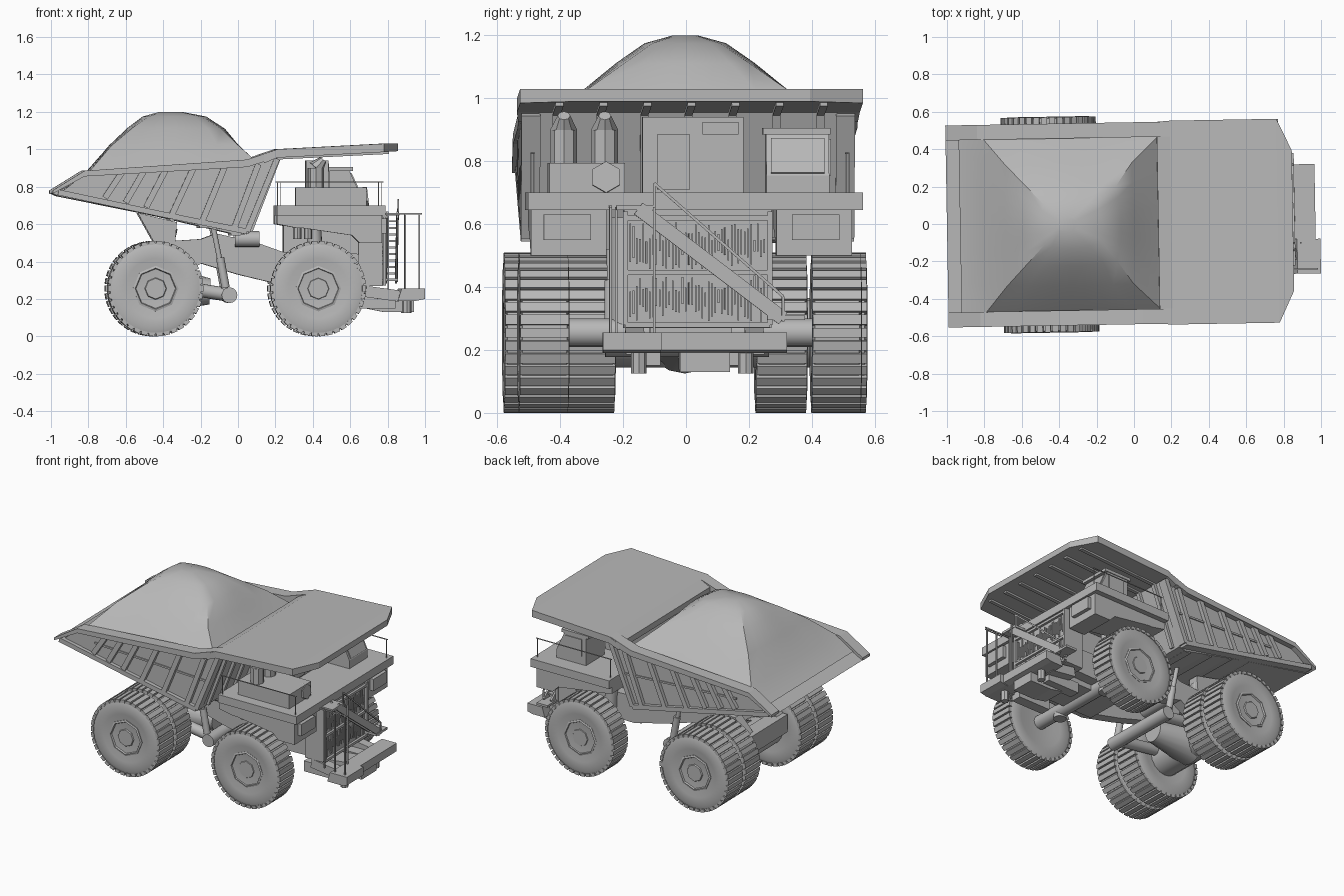
import bpy, bmesh, math, random
from mathutils import Vector, Matrix

cube = bpy.data.objects.get("Cube")
if cube:
    bpy.data.objects.remove(cube)
random.seed(4)

GREY = bpy.data.materials.new("plain grey")
GREY.use_nodes = True
colour = (0.48, 0.48, 0.48, 1)
GREY.diffuse_color = colour
GREY.node_tree.nodes["Principled BSDF"].inputs["Base Color"].default_value = colour
YAW = Matrix.Translation((0, 0.004, 0)) @ Matrix.Rotation(math.radians(1), 4, 'Z')


def finish(name, bm, smooth=None):
    bmesh.ops.recalc_face_normals(bm, faces=bm.faces)
    bm.transform(YAW)
    mesh = bpy.data.meshes.new(name)
    bm.to_mesh(mesh)
    bm.free()
    mesh.materials.append(GREY)
    ob = bpy.data.objects.new(name, mesh)
    bpy.context.collection.objects.link(ob)
    if smooth:
        bpy.ops.object.select_all(action='DESELECT')
        ob.select_set(True)
        bpy.context.view_layer.objects.active = ob
        bpy.ops.object.shade_smooth_by_angle(angle=math.radians(smooth))


def skin(bm, rings):
    """Bridge closed rings of points, with end caps."""
    rows = [[bm.verts.new(p) for p in ring] for ring in rings]
    n = len(rows[0])
    for a, b in zip(rows, rows[1:]):
        for i in range(n):
            bm.faces.new((a[i], a[(i + 1) % n], b[(i + 1) % n], b[i]))
    bm.faces.new(rows[0])
    bm.faces.new(rows[-1])


def prism(name, pts, y0, y1):
    bm = bmesh.new()
    skin(bm, [[(x, y, z) for x, z in pts] for y in (y0, y1)])
    finish(name, bm)


def loft(name, stations):
    """Box sections along x: x, bottom, top, y0, y1."""
    bm = bmesh.new()
    skin(bm, [[(x, c, b), (x, d, b), (x, d, t), (x, c, t)] for x, b, t, c, d in stations])
    finish(name, bm)


def box(name, x, y, z):
    loft(name, [(v, z[0], z[1], y[0], y[1]) for v in x])


def along(p, q):
    p, q = Vector(p), Vector(q)
    turn = (q - p).to_track_quat('Z', 'Y').to_matrix().to_4x4()
    return Matrix.Translation((p + q) / 2) @ turn, (q - p).length


def beams(name, segs, w, h):
    bm = bmesh.new()
    for p, q in segs:
        m, length = along(p, q)
        bmesh.ops.create_cube(bm, size=1, matrix=m @ Matrix.Diagonal((w, h, length, 1)))
    finish(name, bm)


def tube(name, p, q, r, n=16, r2=None):
    bm = bmesh.new()
    m, length = along(p, q)
    bmesh.ops.create_cone(bm, cap_ends=True, segments=n, radius1=r, radius2=r2 or r,
                          depth=length, matrix=m)
    finish(name, bm, 40)


def lathe(name, profile, c, n, lugs=0, width=0):
    """Spin radius/offset pairs about y, optionally with tread bars."""
    bm = bmesh.new()
    turn = [2 * math.pi * i / n for i in range(n)]
    skin(bm, [[(c[0] + r * math.cos(a), c[1] + y, c[2] + r * math.sin(a)) for a in turn]
              for r, y in profile])
    for i in range(lugs):
        m = (Matrix.Translation(c) @ Matrix.Rotation(2 * math.pi * i / lugs, 4, 'Y')
             @ Matrix.Translation((0.245, 0, 0)) @ Matrix.Diagonal((0.02, width, 0.031, 1)))
        bmesh.ops.create_cube(bm, size=1, matrix=m)
    finish(name, bm, 35)


# Wheels: single in front, twin at the rear
def tire(name, x, y, w):
    h = w / 2
    prof = [(0.11, -h * .85), (0.16, -h * .97), (0.215, -h), (0.243, -h * .88)]
    prof += [(r, -y) for r, y in reversed(prof)]
    lathe(name, prof, (x, y, 0.255), 40, 38, w * 0.97)


def hub(name, x, y, s):
    steps = ((.122, -.06), (.122, .006), (.11, .01), (.10, -.012), (.065, -.012), (.055, .008))
    lathe(name, [(r, s * d) for r, d in steps], (x, y, 0.255), 8)


ribs = [(-.72, .74), (-.61, .715), (-.5, .69), (-.36, .655), (-.2, .615), (-.03, .575)]
for side, s in (("right", -1), ("left", 1)):
    tire(side + "_front_tire", 0.42, s * 0.465, 0.16)
    hub(side + "_front_hub", 0.42, s * 0.53, s)
    tire(side + "_rear_outer_tire", -0.45, s * 0.495, 0.165)
    tire(side + "_rear_inner_tire", -0.45, s * 0.305, 0.165)
    hub(side + "_rear_hub", -0.45, s * 0.565, s)

    # Frame rails, tipping rams and suspension
    a, b = sorted((s * 0.13, s * 0.2))
    prism(side + "_frame_rail", [(-.62, .36), (-.5, .5), (-.2, .52), (-.12, .55), (.1, .5), (.24, .45),
          (.7, .44), (.7, .28), (.25, .27), (0, .33), (-.2, .39), (-.35, .3), (-.6, .28)], a, b)
    prism(side + "_pivot_bracket", [(-.54, .66), (-.33, .61), (-.34, .5), (-.44, .48)], a, b)
    tube(side + "_tipping_ram", (-.07, s * .24, .26), (-.1, s * .24, .42), 0.022)
    tube(side + "_ram_rod", (-.1, s * .24, .4), (-.14, s * .24, .6), 0.014)
    tube(side + "_rear_suspension", (-.36, s * .16, .58), (-.42, s * .16, .32), 0.035)
    tube(side + "_front_suspension", (.42, s * .21, .2), (.4, s * .21, .62), 0.04)
    tube(side + "_trailing_link", (-.04, s * .2, .22), (-.36, s * .2, .27), 0.036)
    tube(side + "_side_tank", (-.02, s * .2, .52), (.11, s * .2, .52), 0.042)

    # Bed wall, rim, ribs and lower rail
    a, b = sorted((s * 0.46, s * 0.505))
    prism(side + "_bed_wall", [(-.97, .76), (-.45, .655), (.04, .56), (.19, .95), (.04, .92), (-.83, .865)], a, b)
    a, b = sorted((s * 0.46, s * 0.54))
    loft(side + "_bed_rim", [(-1, .762, .78, a, b), (-.83, .855, .885, a, b), (.04, .905, .945, a, b),
                             (.2, .955, 1.0, a, b)])
    beams(side + "_bed_ribs", [((x, s * .5, z), (x + .09 + i * .008, s * .5, .875 + i * .009))
                               for i, (x, z) in enumerate(ribs)], 0.06, 0.032)
    beams(side + "_bed_bottom_rail", [((-.97, s * .5, .77), (-.45, s * .5, .66)),
                                      ((-.45, s * .5, .66), (.04, s * .5, .56)),
                                      ((.04, s * .5, .56), (.2, s * .5, .95))], 0.06, 0.03)
    beams(side + "_bed_side_strip", [((-.72, s * .506, .805), (.12, s * .506, .76))], 0.012, 0.012)

    # Fender, headlight and deck rail
    a, b = sorted((s * 0.27, s * 0.51))
    prism(side + "_fender", [(.2, .66), (.2, .6), (.3, .58), (.33, .58), (.6, .54), (.64, .5),
                             (.76, .5), (.76, .66)], a, b)
    a, b = sorted((s * 0.32, s * 0.47))
    box(side + "_headlight", (.755, .785), (a, b), (.55, .63))
    beams(side + "_deck_rail", [((.21, s * .5, .825), (.77, s * .5, .825)), ((.22, s * .5, .7), (.22, s * .5, .825)),
                                ((.76, s * .5, .7), (.76, s * .5, .825))], 0.005, 0.005)
    box(side + "_front_bracket", (.6, .84), sorted((s * .1, s * .17)), (.15, .22))
    tube(side + "_tow_pin", (.9, s * .17, .125), (.9, s * .17, .2), 0.025, 8)

# Axles and cross members
tube("rear_axle", (-.45, -.5, .255), (-.45, .5, .255), 0.11)
tube("rear_differential", (-.45, 0, .255), (-.15, 0, .24), 0.13, 16, 0.07)
tube("front_axle", (.42, -.5, .255), (.42, .5, .255), 0.045)
tube("link_cross_tube", (-.05, -.26, .22), (-.05, .26, .22), 0.042)
tube("frame_cross_tube", (-.2, -.2, .46), (-.2, .2, .46), 0.05)
box("engine_block", (.24, .7), (-.13, .13), (.24, .64))
box("rear_frame_box", (-.62, -.52), (-.2, .2), (.28, .4))

# Dump bed
prism("bed_hull", [(-1, .765), (-.97, .75), (-.45, .645), (0, .54), (.05, .55), (.2, .955),
                   (.14, .93), (.1, .82), (-.83, .82), (-.92, .8)], -.475, .475)
beams("bed_floor_beams", [((x + .01, -.47, z - .01), (x + .01, .47, z - .01)) for x, z in ribs], 0.05, 0.05)
loft("canopy", [(.13, .925, .965, -.54, .54), (.2, .955, 1.0, -.545, .545),
                (.77, .985, 1.03, -.545, .545), (.85, .99, 1.03, -.375, .375)])
lines = [-.42 + .14 * i for i in range(7)]
beams("canopy_ribs", [((.2, y, .955), (.8, y, .985)) for y in lines]
      + [((.06, y, .56), (.21, y, .95)) for y in lines], 0.025, 0.02)

# Heaped load: rectangular rings blending into a rounded crown
bm = bmesh.new()
rings = []
for x0, x1, hy, z0, z1, rnd in ((-.93, .14, .465, .805, .86, 0), (-.8, .14, .465, .885, .89, 0),
                                (-.69, 0, .33, 1.02, 1.025, .08), (-.59, -.07, .22, 1.115, 1.11, .3),
                                (-.51, -.17, .13, 1.175, 1.175, .6), (-.42, -.3, .04, 1.2, 1.2, 1)):
    ring = []
    for k in range(32):
        a = math.pi * k / 16 + math.pi / 4
        c, d = math.cos(a), math.sin(a)
        f = (1 - rnd) / max(abs(c), abs(d)) + rnd
        u, v = c * f, d * f
        ring.append(((x0 + x1) / 2 + u * (x1 - x0) / 2, v * hy, z0 + (z1 - z0) * (u + 1) / 2))
    rings.append(ring)
skin(bm, rings)
finish("heaped_load", bm, 32)

# Deck, cab and machinery
box("deck", (.2, .78), (-.52, .545), (.645, .7))
box("deck_cabinet", (.3, .68), (-.45, -.21), (.7, .795))
box("centre_cabinet", (.36, .48), (-.15, .17), (.7, .94))
box("cabinet_door", (.48, .488), (-.105, 0), (.71, .885))
box("cabinet_vent", (.48, .488), (.04, .155), (.885, .925))
prism("cab", [(.44, .7), (.66, .7), (.66, .755), (.6, .885), (.44, .885)], .24, .44)
box("cab_roof", (.42, .62), (.23, .445), (.885, .905))
beams("cab_windscreen", [((.659, .34, .762), (.608, .34, .872))], 0.17, 0.008)
box("cab_side_window", (.47, .59), (.44, .446), (.755, .87))
for i, y in enumerate((-.4, -.27)):
    tube("air_filter_%d" % i, (.41, y, .78), (.41, y, .9), 0.043, 8)
    tube("air_filter_cap_%d" % i, (.41, y, .9), (.45, y, .945), 0.043, 8, 0.02)
    tube("exhaust_pipe_%d" % i, (.31 + .06 * i, y, .52), (.31 + .06 * i, y, .66), 0.022, 8)
tube("intake_pipe", (.6, -.27, .74), (.69, -.27, .75), 0.05, 6)

# Radiator and grille
box("radiator", (.64, .77), (-.215, .255), (.27, .65))
edges = [((.78, -.21, z), (.78, .25, z)) for z in (.28, .447, .62)]
edges += [((.78, y, .28), (.78, y, .64)) for y in (-.21, .25)]
beams("grille_frame", edges, 0.016, 0.016)
fins = []
for z in (.29, .455):
    for i in range(42):
        y = -.195 + i * .0104
        fins.append(((.772, y, z + random.uniform(0, .06)), (.772, y, z + random.uniform(.09, .15))))
beams("grille_fins", fins, 0.01, 0.005)

# Bumper, stairs and handrails
prism("bumper_support", [(.66, .2), (.68, .15), (.78, .13), (.94, .13), (.94, .2), (.86, .22)], -.04, .12)
prism("bumper", [(.84, .19), (.93, .19), (.97, .2), (.97, .255), (.86, .255)], -.1, .3)
prism("bumper_step", [(.85, .19), (.95, .19), (.995, .2), (.995, .255), (.87, .255)], -.285, -.1)
beams("bumper_arms", [((.68, y, .24), (.86, y, .215)) for y in (-.18, .2)], 0.06, 0.06)
beams("stair_stringers", [((x, -.17, .65), (x, .29, .3)) for x in (.795, .85)], 0.012, 0.045)
beams("stair_treads", [((.79, -.17 + .046 * i, .65 - .035 * i), (.85, -.17 + .046 * i, .65 - .035 * i))
                       for i in range(11)], 0.03, 0.01)
box("lower_landing", (.78, .86), (.24, .36), (.295, .31))
box("upper_landing", (.77, .86), (-.24, -.12), (.645, .66))
beams("stair_handrail", [((.855, -.12, .73), (.855, .29, .37)), ((.855, .29, .29), (.855, .29, .37)),
                         ((.855, -.12, .64), (.855, -.12, .73))], 0.009, 0.009)
uprights = [((x, y, .25), (x, y, .655)) for x, y in ((.89, -.26), (.965, -.26), (.89, -.12), (.8, -.24))]
beams("ladder_rails", uprights + [((.77, -.26, .655), (.98, -.26, .655))], 0.008, 0.008)
